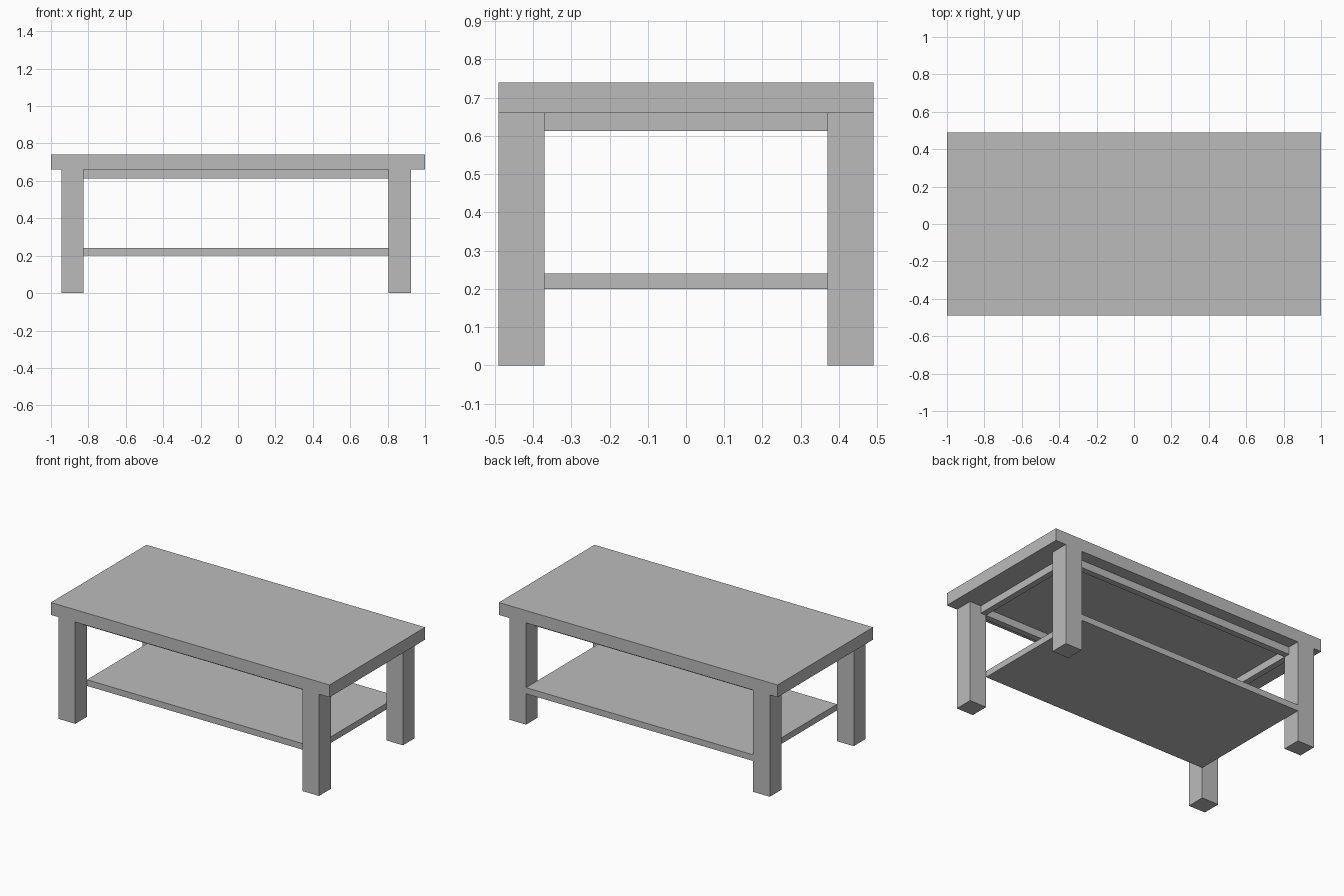
import bpy

old = bpy.data.objects.get("Cube")
if old:
    bpy.data.objects.remove(old, do_unlink=True)

grey = bpy.data.materials.new("plain grey")
grey.use_nodes = True
colour = (0.5, 0.5, 0.5, 1)
grey.diffuse_color = colour
grey.node_tree.nodes["Principled BSDF"].inputs["Base Color"].default_value = colour


def box(name, x, y, z):
    """Box between the (low, high) limits on each axis."""
    spans = (x, y, z)
    bpy.ops.mesh.primitive_cube_add(size=1, location=[(a + b) / 2 for a, b in spans])
    obj = bpy.context.object
    obj.name = name
    obj.scale = [b - a for a, b in spans]
    bpy.ops.object.transform_apply(location=False, rotation=False, scale=True)
    obj.data.materials.append(grey)
    return obj


# Shared measurements
LEG = 0.12
RAIL = 0.04
TOP_Z = 0.66
DEPTH = 0.49
INNER_Y = DEPTH - LEG
X_IN = (-0.825, 0.805)
RAIL_Z = (0.612, TOP_Z)

# Table top
box("table_top", (-1, 1), (-DEPTH, DEPTH), (TOP_Z, 0.74))

# Legs, flush with the long sides of the top
leg_x = {"right": (X_IN[0] - LEG, X_IN[0]), "left": (X_IN[1], X_IN[1] + LEG)}
leg_y = {"front": (-DEPTH, -INNER_Y), "back": (INNER_Y, DEPTH)}
for side, x in leg_x.items():
    for end, y in leg_y.items():
        box(f"{end}_{side}_leg", x, y, (0, TOP_Z))

# Lower shelf, reaching the back faces of the legs
box("shelf", X_IN, (-INNER_Y, DEPTH), (0.2, 0.24))

# Rails under the top, between the legs
box("front_rail", X_IN, (-INNER_Y - RAIL, -INNER_Y), RAIL_Z)
box("back_rail", X_IN, (INNER_Y, INNER_Y + RAIL), RAIL_Z)
box("right_rail", (X_IN[0] - RAIL, X_IN[0]), (-INNER_Y, INNER_Y), RAIL_Z)
box("left_rail", (X_IN[1], X_IN[1] + RAIL), (-INNER_Y, INNER_Y), RAIL_Z)
